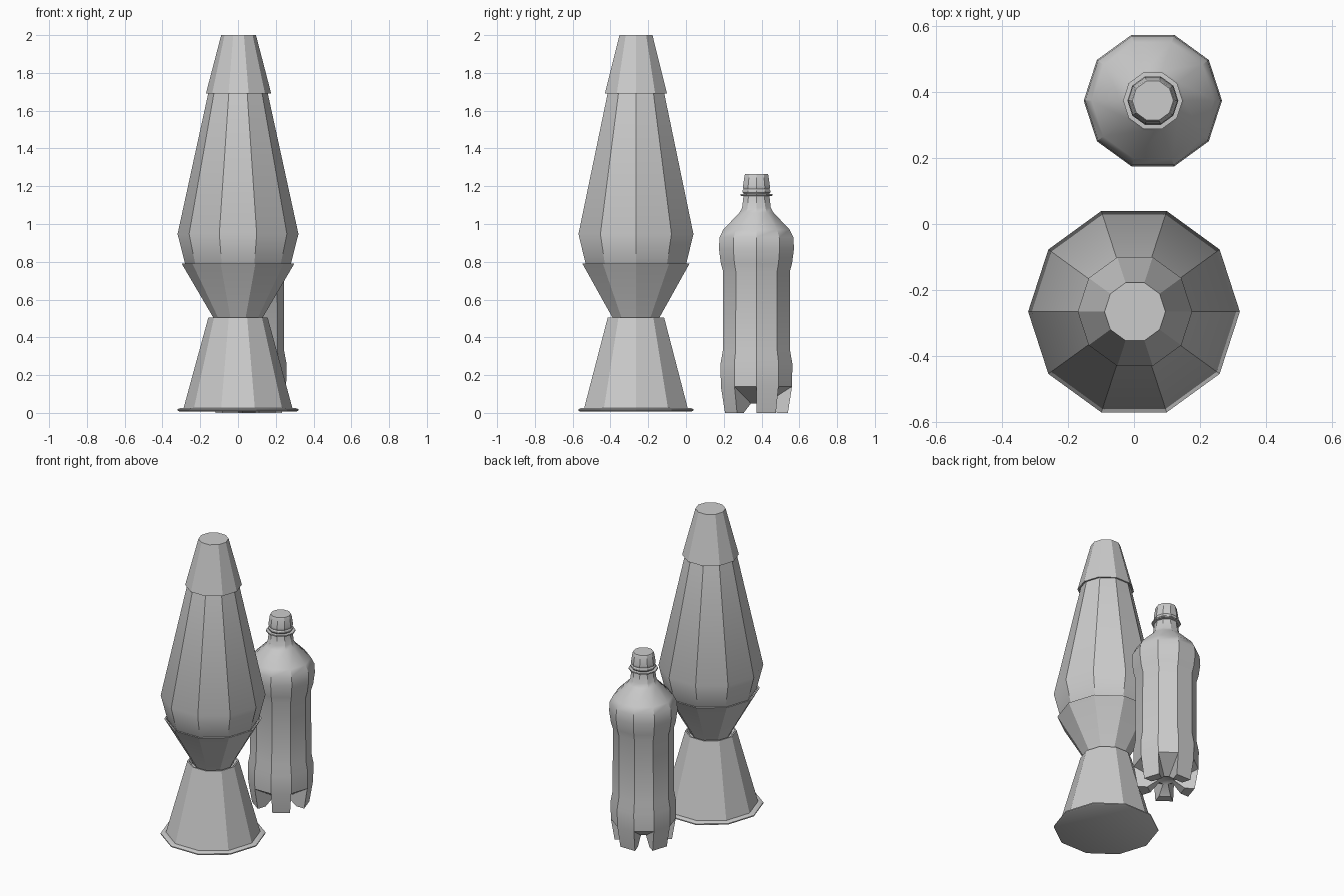
import bpy, bmesh
from math import cos, sin, pi, radians

if "Cube" in bpy.data.objects:
    bpy.data.objects.remove(bpy.data.objects["Cube"])

SIDES = 10
LAMP = (0.0, -0.265)
BOTTLE = (0.057, 0.373)


def ring(bm, r, z, c):
    return [bm.verts.new((c[0] + r * cos(2 * pi * i / SIDES),
                          c[1] + r * sin(2 * pi * i / SIDES), z)) for i in range(SIDES)]


def bridge(bm, a, b, sectors=range(SIDES)):
    for i in sectors:
        j = (i + 1) % SIDES
        bm.faces.new((a[i], a[j], b[j], b[i]))


def finish(bm, name):
    bmesh.ops.recalc_face_normals(bm, faces=bm.faces)
    mesh = bpy.data.meshes.new(name)
    bm.to_mesh(mesh)
    bm.free()
    ob = bpy.data.objects.new(name, mesh)
    bpy.context.collection.objects.link(ob)
    bpy.ops.object.select_all(action='DESELECT')
    ob.select_set(True)
    bpy.context.view_layer.objects.active = ob
    bpy.ops.object.shade_smooth_by_angle(angle=radians(30))
    return ob


def lathe(name, profile, c):
    """Ten-sided turned part, closed at both ends of its profile."""
    bm = bmesh.new()
    rings = [ring(bm, r, z, c) for r, z in profile]
    for a, b in zip(rings, rings[1:]):
        bridge(bm, a, b)
    bm.faces.new(rings[0])
    bm.faces.new(rings[-1])
    return finish(bm, name)


# Lamp: flared foot with stepped rim
lathe("lamp_base", [(.312, .008), (.32, .012), (.32, .019), (.305, .026), (.288, .026),
                    (.157, .505), (.148, .505), (.13, .48)], LAMP)
# Lamp: open cup holding the globe
lathe("lamp_cup", [(.125, .49), (.131, .505), (.298, .79), (.288, .79), (.13, .52)], LAMP)
# Lamp: tapered glass globe
lathe("lamp_globe", [(.13, .53), (.279, .785), (.32, .947), (.158, 1.69), (.14, 1.77)], LAMP)
# Lamp: cap overhanging the globe, open underneath
lathe("lamp_cap", [(.15, 1.72), (.162, 1.69), (.173, 1.69), (.092, 2.0)],
      (LAMP[0] + .003, LAMP[1]))

# Bottle: body with five feet alternating with sloped recesses
bm = bmesh.new()
c = BOTTLE
foot_top = ring(bm, .198, .14, c)
foot_out = ring(bm, .175, 0, c)
foot_in = ring(bm, .115, 0, c)
hub = ring(bm, .05, .05, c)
feet, gaps = range(0, SIDES, 2), range(1, SIDES, 2)
bridge(bm, foot_top, foot_out, feet)
bridge(bm, foot_out, foot_in, feet)
bridge(bm, foot_in, hub, feet)
bridge(bm, foot_top, hub, gaps)
for i in range(SIDES):
    bm.faces.new((foot_top[i], foot_out[i], foot_in[i], hub[i]))
dimple = ring(bm, .025, .06, c)
bridge(bm, hub, dimple)
bm.faces.new(dimple)
prev = foot_top
for r, z in [(.2, .26), (.187, .33), (.186, .75), (.198, .79), (.209, .87), (.205, .93),
             (.185, .97), (.095, 1.06), (.08, 1.085), (.072, 1.15)]:
    nxt = ring(bm, r, z, c)
    bridge(bm, prev, nxt)
    prev = nxt
bm.faces.new(prev)
finish(bm, "bottle_body")

# Bottle: neck flange, tamper ring and screw cap
lathe("neck_flange", [(.07, 1.148), (.09, 1.15), (.09, 1.158), (.07, 1.16)], c)
lathe("cap_ring", [(.068, 1.155), (.077, 1.168), (.077, 1.178), (.072, 1.186)], c)
lathe("bottle_cap", [(.07, 1.18), (.075, 1.19), (.075, 1.2), (.066, 1.258), (.062, 1.266)], c)
